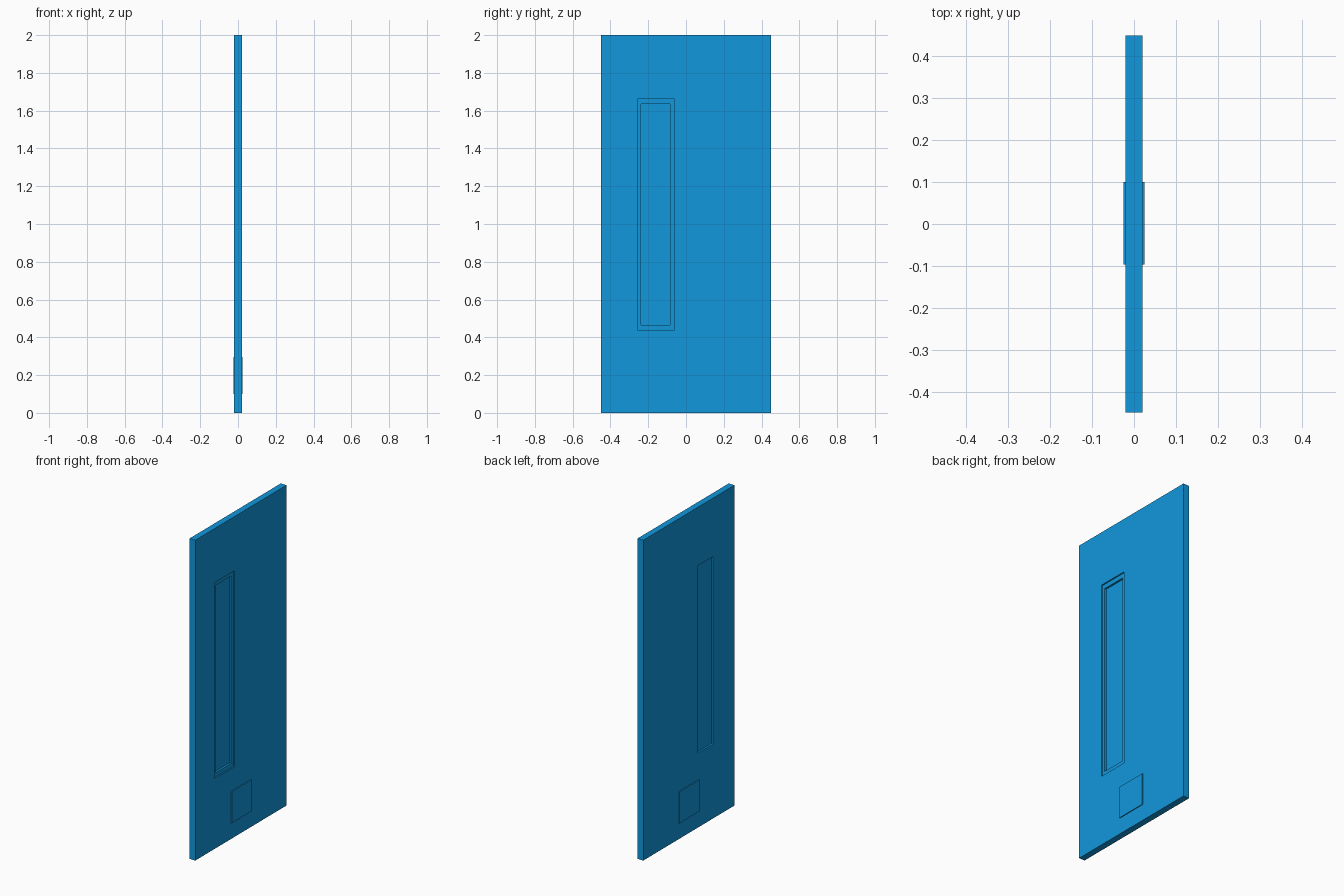
import bpy
import bmesh

if "Cube" in bpy.data.objects:
    bpy.data.objects.remove(bpy.data.objects["Cube"])

T = 0.02                                  # half thickness of the door leaf
LEAF = (-0.45, 0.45, 0.0, 2.0)            # y0, y1, z0, z1
REBATE = (-0.258, -0.062, 0.438, 1.662)   # stepped recess on the +x face
OPENING = (-0.238, -0.084, 0.465, 1.635)  # window opening

blue = bpy.data.materials.new("blue_paint")
blue.diffuse_color = (0.006, 0.31, 0.72, 1.0)
blue.use_nodes = True
blue.node_tree.nodes["Principled BSDF"].inputs["Base Color"].default_value = blue.diffuse_color


def finish(name, bm):
    bmesh.ops.recalc_face_normals(bm, faces=bm.faces)
    mesh = bpy.data.meshes.new(name)
    bm.to_mesh(mesh)
    bm.free()
    mesh.materials.append(blue)
    obj = bpy.data.objects.new(name, mesh)
    bpy.context.collection.objects.link(obj)
    return obj


def ring(bm, x, rect):
    y0, y1, z0, z1 = rect
    return [bm.verts.new((x, y, z)) for y, z in ((y0, z0), (y1, z0), (y1, z1), (y0, z1))]


def stack(name, sections, closed=False):
    """Join rectangles in order along x; either loop back to the first or cap both ends."""
    bm = bmesh.new()
    rings = [ring(bm, x, rect) for x, rect in sections]
    pairs = list(zip(rings, rings[1:]))
    if closed:
        pairs.append((rings[-1], rings[0]))
    else:
        bm.faces.new(rings[0])
        bm.faces.new(rings[-1])
    for a, b in pairs:
        for i in range(4):
            j = (i + 1) % 4
            bm.faces.new((a[i], a[j], b[j], b[i]))
    return finish(name, bm)


# Door leaf with a stepped window opening
stack("door_leaf", [(T, LEAF), (T, REBATE), (0.012, REBATE), (0.012, OPENING),
                    (-T, OPENING), (-T, LEAF)], closed=True)

# Window pane set inside the opening
stack("window_pane", [(0.0, OPENING), (-0.009, OPENING)])

# Low plate standing slightly proud of both faces
PLATE = (-0.097, 0.1, 0.1, 0.297)
stack("lower_plate", [(0.025, PLATE), (-0.025, PLATE)])
